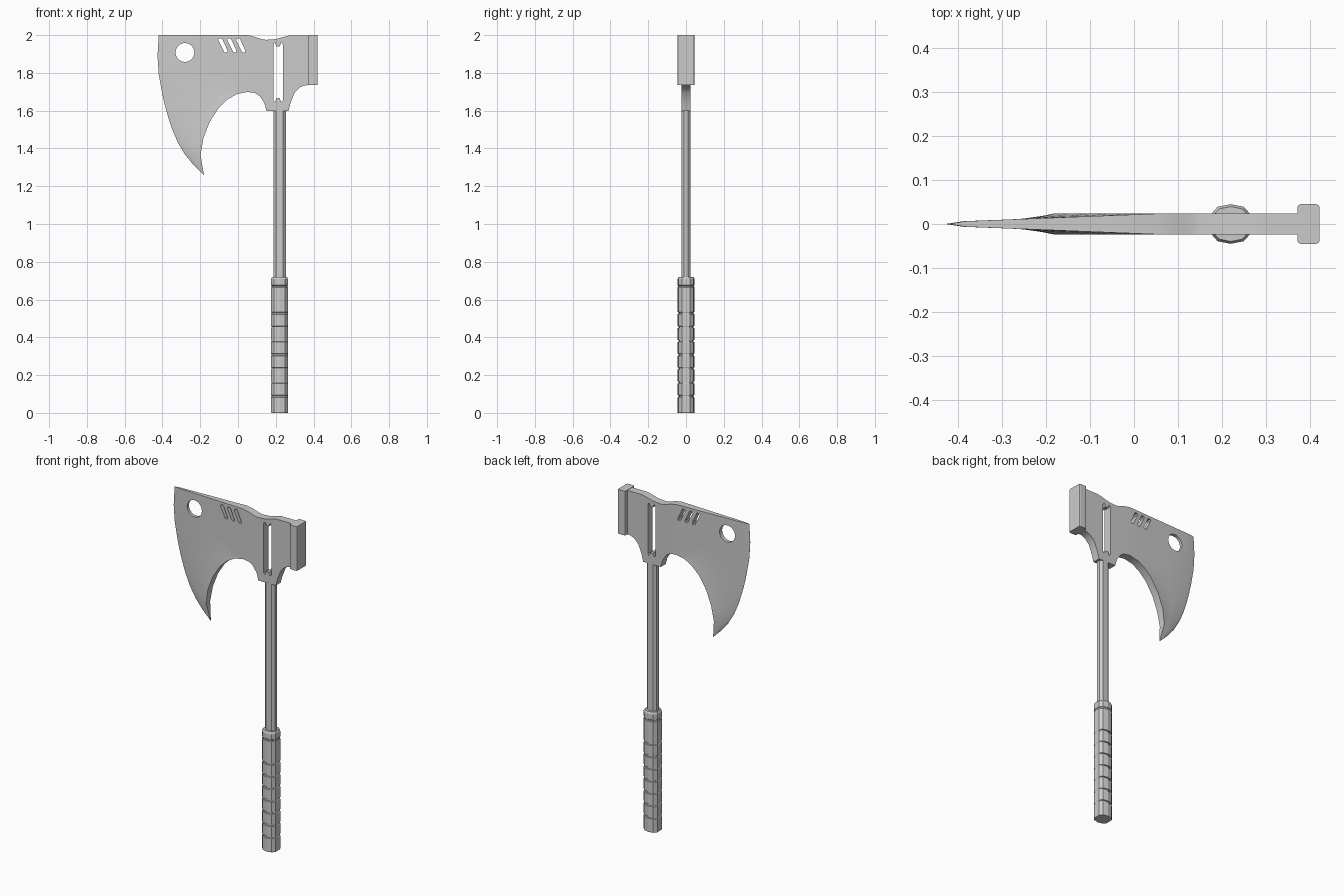
import bpy, bmesh, math

if "Cube" in bpy.data.objects:
    bpy.data.objects.remove(bpy.data.objects["Cube"])


def add_object(name, bm):
    bmesh.ops.recalc_face_normals(bm, faces=bm.faces[:])
    mesh = bpy.data.meshes.new(name)
    bm.to_mesh(mesh)
    bm.free()
    ob = bpy.data.objects.new(name, mesh)
    bpy.context.collection.objects.link(ob)
    return ob


def activate(ob):
    bpy.ops.object.select_all(action='DESELECT')
    ob.select_set(True)
    bpy.context.view_layer.objects.active = ob


def lerp(a, b, t):
    return tuple(p + (q - p) * t for p, q in zip(a, b))


def loft_flat(bm, side_a, side_b, ts, half):
    """Quads between two (x, z) polylines, pushed to y = -half(t, width)."""
    rows = []
    for a, b in zip(side_a, side_b):
        row = []
        for t in ts:
            x, z = lerp(a, b, t)
            row.append(bm.verts.new((x, -half(t, math.dist(a, b)), z)))
        rows.append(row)
    for r, s in zip(rows, rows[1:]):
        for i in range(len(ts) - 1):
            bm.faces.new((r[i], r[i + 1], s[i + 1], s[i]))


def prism(bm, outline, depth=0.1):
    """Closed (x, z) outline extruded through y."""
    f = bm.faces.new([bm.verts.new((x, -depth, z)) for x, z in outline])
    ext = bmesh.ops.extrude_face_region(bm, geom=[f])
    for v in ext['geom']:
        if isinstance(v, bmesh.types.BMVert):
            v.co.y = depth


def column(name, section, rings, cx=0.22):
    """Stack of section copies; each ring is (z, x scale, y scale)."""
    bm = bmesh.new()
    loops = [[bm.verts.new((cx + x * sx, y * sy, z)) for x, y in section]
             for z, sx, sy in rings]
    n = len(section)
    for a, b in zip(loops, loops[1:]):
        for i in range(n):
            bm.faces.new((a[i], a[(i + 1) % n], b[(i + 1) % n], b[i]))
    bm.faces.new(loops[0])
    bm.faces.new(loops[-1])
    return add_object(name, bm)


# Axe head: half of the tapered blade and the flat body, then mirrored
H = 0.0235
THIRDS = [0, 1 / 3, 2 / 3, 1]
root_top, root_bottom = (0.05, 2.0), (0.05, 1.699)
cutting_edge = [(-.42, 2), (-.426, 1.89), (-.42, 1.795), (-.403, 1.70), (-.389, 1.635),
                (-.371, 1.57), (-.348, 1.50), (-.318, 1.43), (-.28, 1.367),
                (-.235, 1.312), (-.18, 1.258)]
inner_curve = [lerp(root_top, root_bottom, t) for t in THIRDS] + [
    (-.005, 1.688), (-.055, 1.66), (-.103, 1.614), (-.15, 1.54),
    (-.183, 1.455), (-.198, 1.365), (-.18, 1.258)]
body = [(.09, 1.991, 1.694), (.115, 1.982, 1.677), (.14, 1.976, 1.64), (.151, 1.975, 1.598),
        (.20, 1.979, 1.598), (.267, 1.997, 1.598), (.278, 1.998, 1.64), (.299, 1.998, 1.693),
        (.325, 1.998, 1.722), (.35, 1.998, 1.733), (.39, 1.998, 1.737)]


def blade_half(t, width):
    k = 0.006 * t / 0.08 if t < 0.08 else 0.006 + (H - 0.006) * (t - 0.08) / 0.92
    return 0.0004 + (k * min(1, width / 0.08) if width < 0.4 else k) * 0.983


bm = bmesh.new()
loft_flat(bm, cutting_edge, inner_curve, [0, .08, .4, .7, 1], blade_half)
loft_flat(bm, [root_top] + [(x, a) for x, a, b in body],
          [root_bottom] + [(x, b) for x, a, b in body], THIRDS, lambda t, w: H)
bmesh.ops.remove_doubles(bm, verts=bm.verts[:], dist=0.001)
rim = [e for e in bm.edges if e.is_boundary]
copy = bmesh.ops.duplicate(bm, geom=bm.verts[:] + bm.edges[:] + bm.faces[:])
vmap = copy['vert_map']
for e in rim:
    a, b = e.verts
    bm.faces.new((a, b, vmap[b], vmap[a]))
for v in copy['geom']:
    if isinstance(v, bmesh.types.BMVert):
        v.co.y *= -1
head = add_object("axe_head", bm)

# Openings: round hole, three slanted slits and the long slot
bm = bmesh.new()
prism(bm, [(-.281 + .05 * math.cos(i * math.tau / 28), 1.908 + .05 * math.sin(i * math.tau / 28))
           for i in range(28)])
for i in range(3):
    dx = 0.047 * i
    prism(bm, [(x + dx, z) for x, z in [(-.105, 1.975), (-.099, 1.983), (-.085, 1.983),
                                        (-.055, 1.917), (-.058, 1.908), (-.071, 1.908)]])
upper = [(-.025, .148), (-.017, .158), (-.008, .137), (.008, .137), (.017, .158), (.025, .148)]
prism(bm, [(.212 + x, 1.803 + z) for x, z in upper] +
      [(.212 + x, 1.803 - z) for x, z in reversed(upper)])
cutter = add_object("opening_cutter", bm)
cutter.hide_render = True
mod = head.modifiers.new("openings", 'BOOLEAN')
mod.operation = 'DIFFERENCE'
mod.solver = 'EXACT'
mod.object = cutter
activate(head)
bpy.ops.object.modifier_apply(modifier=mod.name)
bpy.data.objects.remove(cutter)
bpy.ops.object.shade_smooth_by_angle(angle=math.radians(25))

# Hammer poll at the back of the head
bm = bmesh.new()
bmesh.ops.create_cube(bm, size=1)
for v in bm.verts:
    v.co = (.397 + v.co.x * .05, v.co.y * .09, 1.8675 + v.co.z * .265)
bmesh.ops.bevel(bm, geom=[e for e in bm.edges if abs(e.verts[0].co.z - e.verts[1].co.z) > .1],
                offset=.007, segments=2, profile=.5, affect='EDGES')
add_object("hammer_poll", bm)

# Shaft
shaft_section = [(.033, .010), (.018, .024), (-.018, .024), (-.033, .010),
                 (-.033, -.010), (-.018, -.024), (.018, -.024), (.033, -.010)]
column("shaft", shaft_section, [(.05, 1, 1), (1.605, 1, 1)])

# Grip with grooves across its front and back, and a collar on top
grip_section = [(.045, .022), (.030, .039), (0, .045), (-.030, .039), (-.045, .022),
                (-.045, -.022), (-.030, -.039), (0, -.045), (.030, -.039), (.045, -.022)]
rings = [(0, .97, .97), (.004, 1, 1)]
for i in range(7):
    z = .088 + .0733 * i
    rings += [(z - .006, 1, 1), (z - .004, .97, .86), (z + .004, .97, .86), (z + .006, 1, 1)]
rings += [(.664, 1, 1), (.667, .94, .94), (.673, .94, .94), (.676, 1, 1), (.708, 1, 1), (.72, .88, .88)]
column("grip", grip_section, rings)
